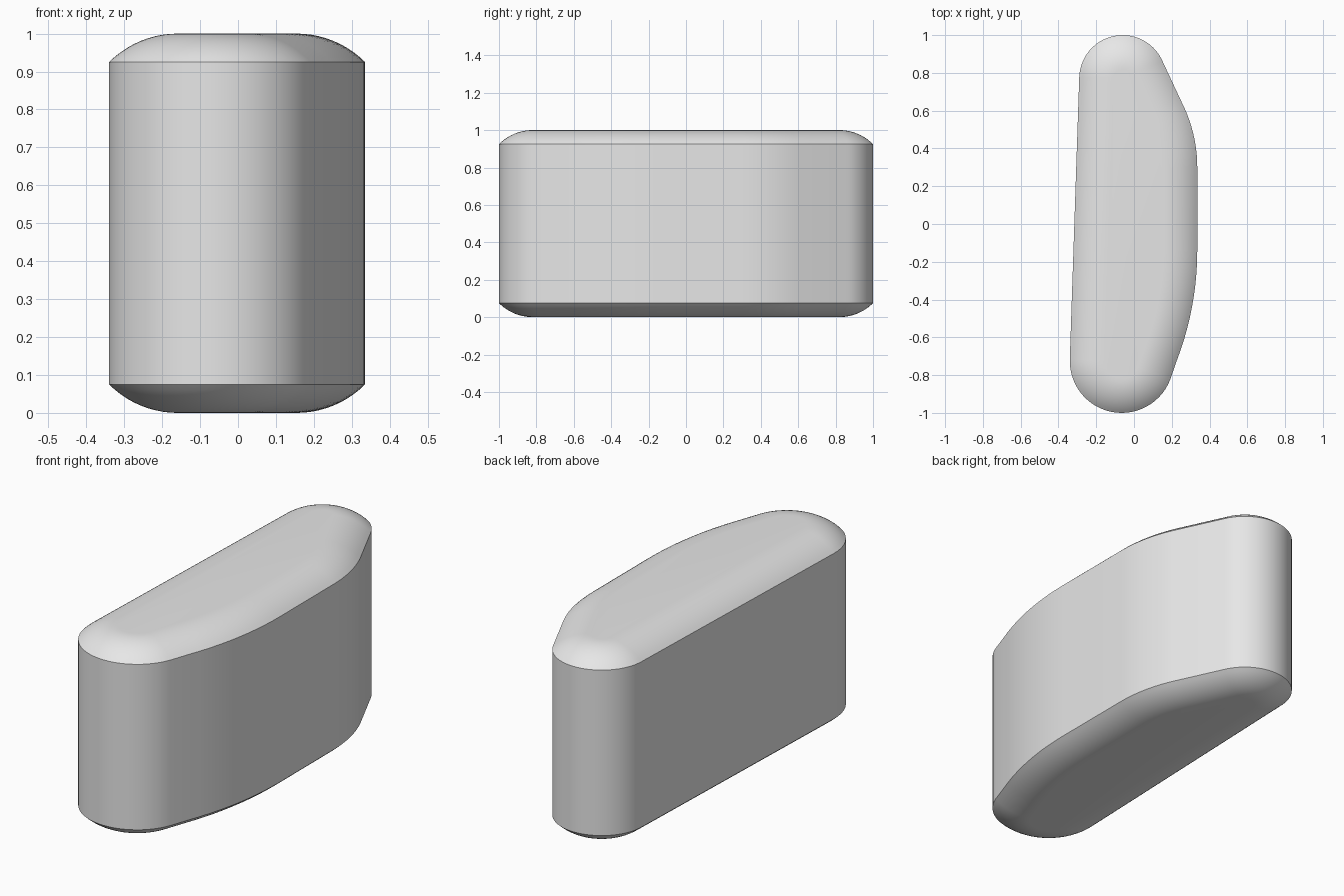
import bpy
import bmesh
from math import radians, sin, cos

cube = bpy.data.objects.get("Cube")
if cube:
    bpy.data.objects.remove(cube, do_unlink=True)

# Outline as tangent arcs: centre x, centre y, radius, start and end angle, steps
ARCS = [
    (-0.06, 0.77, 0.23, 24, 178, 28),      # back end
    (-0.065, -0.725, 0.275, 178, 339, 28), # front end
    (-1.285, -0.14, 1.62, 339, 360, 10),   # long curve of the bulging side
    (-0.425, 0.30, 0.76, 0, 24, 10),       # short curve of the bulging side
]
HEIGHT = 1.0
CROWN_RADIUS = 0.256
CROWN_ANGLE = 45
CROWN_STEPS = 10


def outline(inset, z):
    """Points of the outline, moved inwards by the inset."""
    points = []
    for cx, cy, r, start, end, steps in ARCS:
        for i in range(steps + 1):
            a = radians(start + (end - start) * i / steps)
            points.append((cx + (r - inset) * cos(a), cy + (r - inset) * sin(a), z))
    return points


# Rounded crown: inset and drop from the flat face, rim first
crown = []
for i in range(CROWN_STEPS + 1):
    a = radians(CROWN_ANGLE * (1 - i / CROWN_STEPS))
    inset = CROWN_RADIUS * (sin(radians(CROWN_ANGLE)) - sin(a))
    crown.append((inset, CROWN_RADIUS * (1 - cos(a))))

# Levels from the bottom face to the top face
levels = [(inset, drop) for inset, drop in reversed(crown)]
levels += [(inset, HEIGHT - drop) for inset, drop in crown]

# Loft the levels into a closed body
bm = bmesh.new()
rings = [[bm.verts.new(p) for p in outline(*level)] for level in levels]
for low, high in zip(rings, rings[1:]):
    for i in range(len(low)):
        j = (i + 1) % len(low)
        bm.faces.new((low[i], low[j], high[j], high[i]))
bm.faces.new(rings[-1])
bm.faces.new(rings[0][::-1])
bmesh.ops.recalc_face_normals(bm, faces=bm.faces)
mesh = bpy.data.meshes.new("pillow_block")
bm.to_mesh(mesh)
bm.free()

block = bpy.data.objects.new("pillow_block", mesh)
bpy.context.collection.objects.link(block)

# Plain grey
grey = bpy.data.materials.new("light_grey")
grey.use_nodes = True
colour = (0.8, 0.8, 0.8, 1)
grey.diffuse_color = colour
grey.node_tree.nodes["Principled BSDF"].inputs["Base Color"].default_value = colour
mesh.materials.append(grey)

# Smooth shading with crisp rims
bpy.ops.object.select_all(action="DESELECT")
block.select_set(True)
bpy.context.view_layer.objects.active = block
bpy.ops.object.shade_smooth_by_angle(angle=radians(30))
